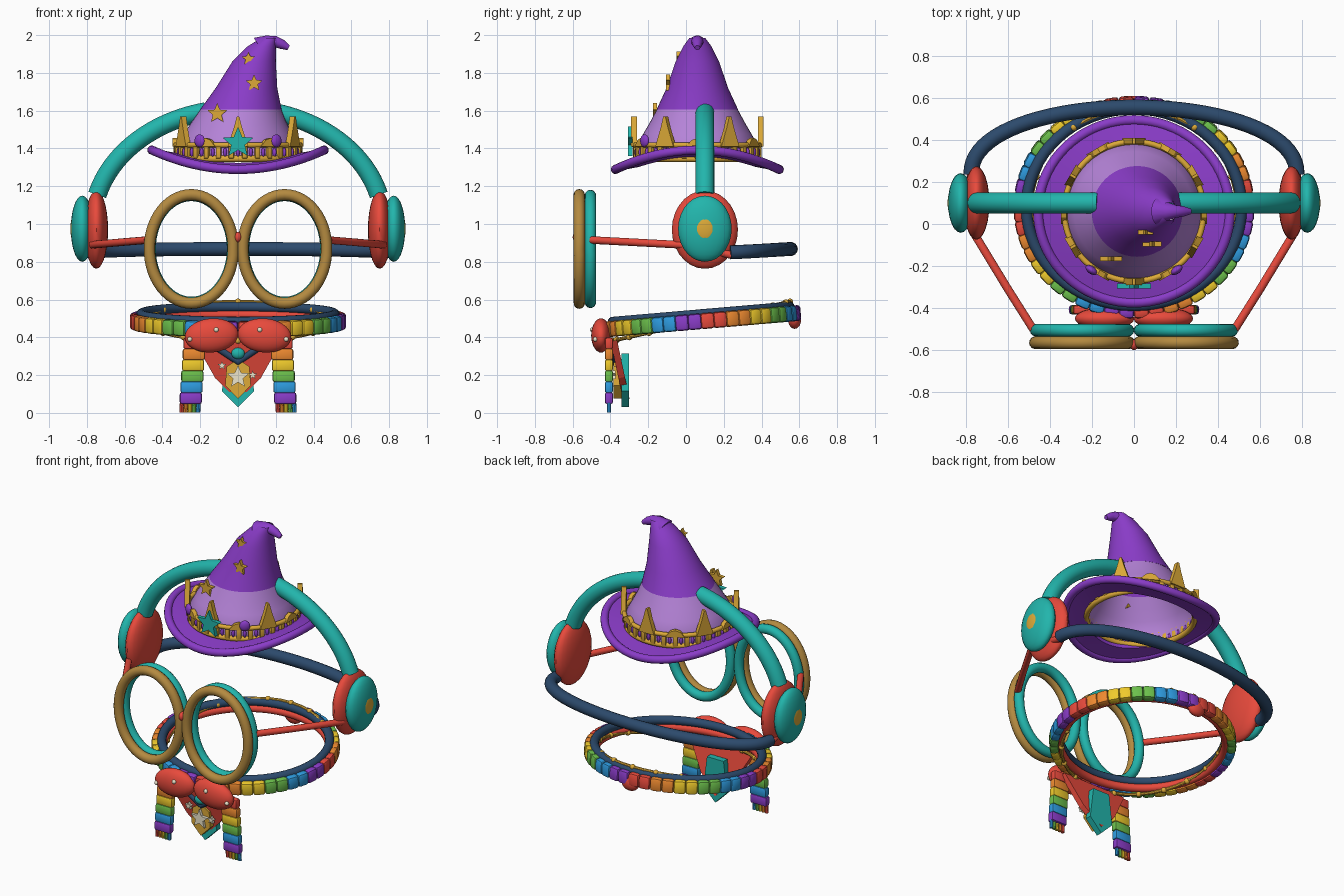
import bpy, bmesh, math
from math import sin, cos, pi, radians
from mathutils import Matrix, Vector

if "Cube" in bpy.data.objects:
    bpy.data.objects.remove(bpy.data.objects["Cube"])

def mat(name, hexcol):
    m = bpy.data.materials.new(name)
    c = [int(hexcol[i:i + 2], 16) / 255 for i in (0, 2, 4)]
    m.diffuse_color = [(v / 12.92 if v < .04 else ((v + .055) / 1.055) ** 2.4) for v in c] + [1]
    m.use_nodes = True
    m.node_tree.nodes["Principled BSDF"].inputs["Base Color"].default_value = m.diffuse_color
    return m

PURPLE, LILAC = mat("purple", "8A3CC8"), mat("lilac", "B583D8")
TEAL, RED, NAVY = mat("teal", "22B5AC"), mat("red", "E84A3C"), mat("navy", "2C4A6C")
GOLD, BRONZE, CREAM = mat("gold", "DDAA38"), mat("bronze", "B48A40"), mat("cream", "EEE6CC")
ORANGE, YELLOW = mat("orange", "EE8A30"), mat("yellow", "F0CB2C")
GREEN, BLUE = mat("green", "6CC04C"), mat("blue", "2E9CE0")
RAINBOW = [RED, ORANGE, YELLOW, GREEN, BLUE, PURPLE]

def finish(bm, name, m, smooth=True):
    bmesh.ops.recalc_face_normals(bm, faces=bm.faces)
    me = bpy.data.meshes.new(name)
    bm.to_mesh(me)
    bm.free()
    me.materials.append(m)
    ob = bpy.data.objects.new(name, me)
    bpy.context.collection.objects.link(ob)
    if smooth:
        bpy.ops.object.select_all(action='DESELECT')
        bpy.context.view_layer.objects.active = ob
        ob.select_set(True)
        bpy.ops.object.shade_smooth_by_angle(angle=radians(40))
    return ob

def loft(name, rings, m, closed=False, cap=False):
    bm = bmesh.new()
    vs = [[bm.verts.new(p) for p in r] for r in rings]
    n = len(vs[0])
    for i in range(len(vs) if closed else len(vs) - 1):
        a, b = vs[i], vs[(i + 1) % len(vs)]
        for j in range(n):
            bm.faces.new((a[j], a[(j + 1) % n], b[(j + 1) % n], b[j]))
    if cap:
        bm.faces.new(vs[0])
        bm.faces.new(vs[-1])
    return finish(bm, name, m)

def tube(name, pts, r, m, closed=False, n=14):
    """Round tube along a path; r may be one radius or a list."""
    pts = [Vector(p) for p in pts]
    N, rings, side = len(pts), [], None
    for i, p in enumerate(pts):
        a = pts[(i - 1) % N] if closed or i else p
        b = pts[(i + 1) % N] if closed or i < N - 1 else p
        t = (b - a).normalized()
        if side is None:
            side = t.orthogonal()
        side = (side - t * side.dot(t)).normalized()
        up = t.cross(side)
        rr = r[i] if isinstance(r, list) else r
        rings.append([p + rr * (side * cos(2 * pi * k / n) + up * sin(2 * pi * k / n)) for k in range(n)])
    return loft(name, rings, m, closed, not closed)

def ball(name, c, s, m, rot=None):
    bm = bmesh.new()
    M = Matrix.Translation(c) @ (rot or Matrix()) @ Matrix.Diagonal((*s, 1))
    bmesh.ops.create_uvsphere(bm, u_segments=24, v_segments=14, radius=1, matrix=M)
    return finish(bm, name, m)

def block(name, c, s, m, rot=None, bevel=.012):
    bm = bmesh.new()
    bmesh.ops.create_cube(bm, size=1, matrix=Matrix.Diagonal((*s, 1)))
    bmesh.ops.bevel(bm, geom=bm.edges[:], offset=bevel, segments=2, profile=.5, affect='EDGES')
    bm.transform(Matrix.Translation(c) @ (rot or Matrix()))
    return finish(bm, name, m)

def plate(name, outline, c, depth, m, rot=None):
    """Flat x-z outline extruded along y and placed at c."""
    bm = bmesh.new()
    f = bm.faces.new([bm.verts.new((x, -depth / 2, z)) for x, z in outline])
    e = bmesh.ops.extrude_face_region(bm, geom=[f])['geom']
    bmesh.ops.translate(bm, vec=(0, depth, 0), verts=[v for v in e if isinstance(v, bmesh.types.BMVert)])
    bm.transform(Matrix.Translation(c) @ (rot or Matrix()))
    return finish(bm, name, m, False)

def star(name, c, r, m, depth=.022):
    o = [((r, r * .45)[k % 2] * sin(k * pi / 5), (r, r * .45)[k % 2] * cos(k * pi / 5)) for k in range(10)]
    o = [(x, z) for x, z in o]
    return plate(name, o, c, depth, m)

def circle(rx, ry, cy, z, slope=0, n=64):
    return [(rx * cos(2 * pi * k / n), cy + ry * sin(2 * pi * k / n), z + slope * ry * sin(2 * pi * k / n)) for k in range(n)]

# ---- Hat: crown cone, drooping tip, saddle-shaped brim
HY = .06
def cone(name, secs, m):
    loft(name, [[(cx + r * cos(2 * pi * k / 48), HY + r * sin(2 * pi * k / 48), z) for k in range(48)]
                for cx, z, r in secs], m)
cone("hat_lower_crown", [(0, 1.34, .325), (0, 1.42, .318), (0, 1.48, .285), (.005, 1.54, .25), (.015, 1.605, .215)], LILAC)
cone("hat_upper_crown", [(.015, 1.605, .216), (.045, 1.72, .163), (.085, 1.86, .115), (.125, 1.94, .075), (.165, 1.985, .042)], PURPLE)
tube("hat_tip", [(.12, HY, 1.93), (.165, HY, 1.96), (.2, HY, 1.965), (.235, HY, 1.95), (.268, HY, 1.933)],
     [.068, .042, .03, .025, .014], PURPLE)

def brim_ring(r, dz=0, n=72):
    return [(r * 1.03 * cos(a), HY + r * .98 * sin(a), 1.34 + dz + .053 * (r / .45) ** 2 * cos(2 * a))
            for a in (2 * pi * k / n for k in range(n))]
loft("hat_brim", [brim_ring(r, d) for r, d in
                  ((.315, .01), (.38, .01), (.45, .01), (.45, -.012), (.38, -.012), (.315, -.012))], PURPLE, closed=True)
tube("hat_brim_edge", brim_ring(.443), .024, PURPLE, True)

# ---- Golden crown around the hat
tube("crown_lower_band", circle(.322, .322, HY, 1.345), .017, GOLD, True)
tube("crown_upper_band", circle(.332, .332, HY, 1.418), .014, GOLD, True)
def around(deg, r, z):
    a = radians(deg)
    return (r * cos(a), HY + r * sin(a), z), Matrix.Rotation(a + pi / 2, 4, 'Z')
for k in range(30):
    p, R = around(k * 12, .33, 1.382)
    block("crown_bar", p, (.028, .022, .07), GOLD, R, .004)
    p, R = around(k * 12 + 6, .328, 1.38)
    ball("crown_stud", p, (.01, .012, .024), PURPLE, R)
for k in range(6):
    p, R = around(30 + k * 60, .335, 1.41)
    plate("crown_spike", [(-.055, 0), (.055, 0), (.022, .1), (.006, .16), (-.006, .16), (-.022, .1)], p, .03, GOLD, R)
    p, R = around(k * 60, .335, 1.41)
    plate("crown_small_spike", [(-.06, 0), (.06, 0), (.03, .035), (0, .045), (-.03, .035)], p, .026, GOLD, R)
for d in (-54, -126):
    p, R = around(d, .345, 1.44)
    ball("crown_gem", p, (.032, .018, .034), PURPLE, R)
star("crown_star", (0, -.295, 1.43), .085, TEAL, .026)
for x, y, z, r in ((-.11, -.165, 1.585, .055), (.085, -.095, 1.745, .047), (.055, -.04, 1.875, .037)):
    star("hat_star", (x, y, z), r, GOLD)

# ---- Headphones and spectacle arms, mirrored
for s in (-1, 1):
    t0, t1 = math.acos(.745 / .77), math.acos(.17 / .77)
    tube("headphone_band", [(s * .77 * cos(t), .1, 1 + .61 * sin(t))
                            for t in (t0 + (t1 - t0) * k / 24 for k in range(25))], .05, TEAL, n=20)
    ball("ear_pad", (s * .75, .1, .97), (.062, .175, .207), RED)
    ball("ear_cup", (s * .825, .1, .975), (.06, .142, .175), TEAL)
    ball("ear_button", (s * .872, .1, .975), (.015, .056, .067), GOLD)
    tube("spectacle_arm", [(s * .48, -.5, .915), (s * .6, -.31, .905), (s * .77, -.03, .89), (s * .775, .1, .87), (s * .775, .24, .835)], .02, RED)
    # Round spectacle rims, bronze in front and teal behind
    for nm, y, m, g in (("rim_front", -.565, BRONZE, 0), ("rim_back", -.506, TEAL, .004)):
        tube(nm, [(s * .247 + (.222 - g) * cos(2 * pi * k / 56), y, .868 + (.287 - g) * sin(2 * pi * k / 56))
                  for k in range(56)], .03, m, True)
ball("spectacle_bridge", (0, -.575, .93), (.02, .025, .028), RED)

# ---- Strap behind the head
tube("head_strap", [(.775 * cos(a), .235 + .32 * sin(a) ** .9 if 0 < k < 40 else .235, .85 + .018 * sin(a))
                    for k, a in ((k, pi * k / 40) for k in range(41))], .037, NAVY)

# ---- Rainbow scarf ring with its linings and bead chain
CY, SL = .08, .085
for k in range(48):
    a = 2 * pi * (k + .5) / 48
    y = .5 * sin(a)
    R = Matrix.Rotation(math.atan(SL), 4, 'X') @ Matrix.Rotation(math.atan2(.5 * cos(a), -.545 * sin(a)), 4, 'Z')
    block("scarf_segment", (.545 * cos(a), CY + y, .485 + SL * y), (.073, .055, .084), RAINBOW[(k % 12) // 2], R, .016)
tube("scarf_navy_lining", circle(.512, .468, CY, .522, SL), .027, NAVY, True)
tube("scarf_red_lining", circle(.51, .466, CY, .478, SL), .025, RED, True)
chain = circle(.49, .47, CY, .485, .22, 40)
tube("bead_chain", chain, .01, GOLD, True, 8)
for p in chain[::2]:
    ball("chain_bead", p, (.017, .017, .017), GOLD)
ball("scarf_back_knot", (0, .575, .495), (.06, .035, .05), RED)

# ---- Scarf tails with fringes
for s in (-1, 1):
    for k, m in enumerate(RAINBOW):
        block("tail_segment", (s * (.23 + .004 * k), -.408, .368 - .058 * k), (.118, .044, .062), m, None, .012)
    for k in range(5):
        x = s * .253 + (k - 2) * .022
        tube("tail_fringe", [(x, -.408, .055), (x * 1.01, -.408, 0.002)], .011, RAINBOW[k], n=8)

# ---- Bow with cream dots
for s in (-1, 1):
    ball("bow_lobe", (s * .14, -.45, .41), (.142, .052, .09), RED, Matrix.Rotation(s * radians(5), 4, 'Y'))
    for x, y, z in ((.115, -.497, .44), (.255, -.48, .39)):
        ball("bow_dot", (s * x, y, z), (.013, .012, .013), CREAM)

# ---- Pointed kerchief and layered pendant
T = Matrix.Rotation(radians(12), 4, 'X')
plate("kerchief", [(-.23, .13), (.23, .13), (.12, -.07), (0, -.19), (-.12, -.07)], (0, -.355, .255), .035, RED, T)
plate("pendant_back", [(0, -.145), (.085, -.06), (.06, .14), (-.06, .14), (-.085, -.06)], (0, -.322, .175), .04, TEAL)
plate("pendant_plate", [(0, -.1), (.068, -.03), (.06, .07), (0, .11), (-.06, .07), (-.068, -.03)], (0, -.36, .175), .05, GOLD)
tube("kerchief_trim", [(-.13, -.385, .36), (0, -.375, .27), (.13, -.385, .36)], .02, NAVY)
ball("pendant_clasp", (0, -.395, .315), (.035, .022, .03), TEAL)
star("pendant_star", (0, -.392, .19), .062, CREAM)
for x, z in ((-.085, .25), (.078, .2)):
    star("small_pendant_star", (x, -.385, z), .024, CREAM)
